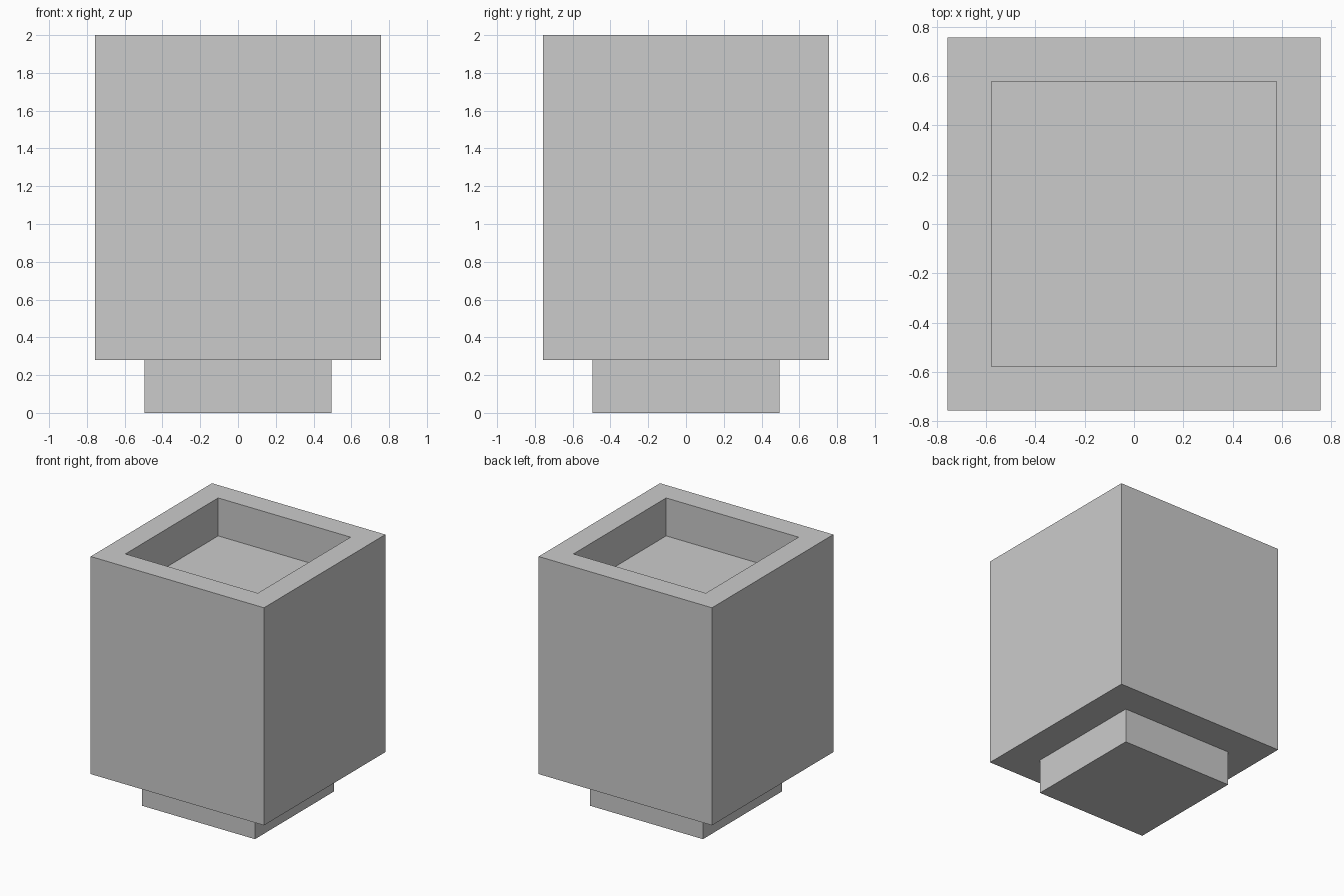
import bpy
import bmesh
from mathutils import Matrix, Vector

default = bpy.data.objects.get("Cube")
if default:
    bpy.data.objects.remove(default, do_unlink=True)

HALF_BODY, HALF_BASE, HALF_RECESS = 0.758, 0.495, 0.505
BASE_TOP, BODY_TOP, RECESS_DEPTH = 0.28, 2.0, 0.3

grey = bpy.data.materials.new("plain grey")
grey.use_nodes = True
colour = (0.6, 0.6, 0.6, 1)
grey.diffuse_color = colour
grey.node_tree.nodes["Principled BSDF"].inputs["Base Color"].default_value = colour


def block(half, bottom, top):
    """Square block between two heights."""
    bm = bmesh.new()
    size = Matrix.Diagonal((2 * half, 2 * half, top - bottom, 1))
    place = Matrix.Translation((0, 0, (bottom + top) / 2))
    bmesh.ops.create_cube(bm, size=1, matrix=place @ size)
    return bm


def finish(bm, name):
    mesh = bpy.data.meshes.new(name)
    bm.to_mesh(mesh)
    bm.free()
    mesh.materials.append(grey)
    obj = bpy.data.objects.new(name, mesh)
    bpy.context.collection.objects.link(obj)
    return obj


# Body with a square recess sunk into its top
body = block(HALF_BODY, BASE_TOP, BODY_TOP)
body.faces.ensure_lookup_table()
lid = max(body.faces, key=lambda f: f.calc_center_median().z)
bmesh.ops.inset_region(body, faces=[lid], thickness=HALF_BODY - HALF_RECESS)
floor = bmesh.ops.extrude_discrete_faces(body, faces=[lid])["faces"][0]
bmesh.ops.translate(body, verts=floor.verts, vec=Vector((0, 0, -RECESS_DEPTH)))
bmesh.ops.recalc_face_normals(body, faces=body.faces)
finish(body, "body")

# Narrower foot under the body
finish(block(HALF_BASE, 0, BASE_TOP), "foot")
